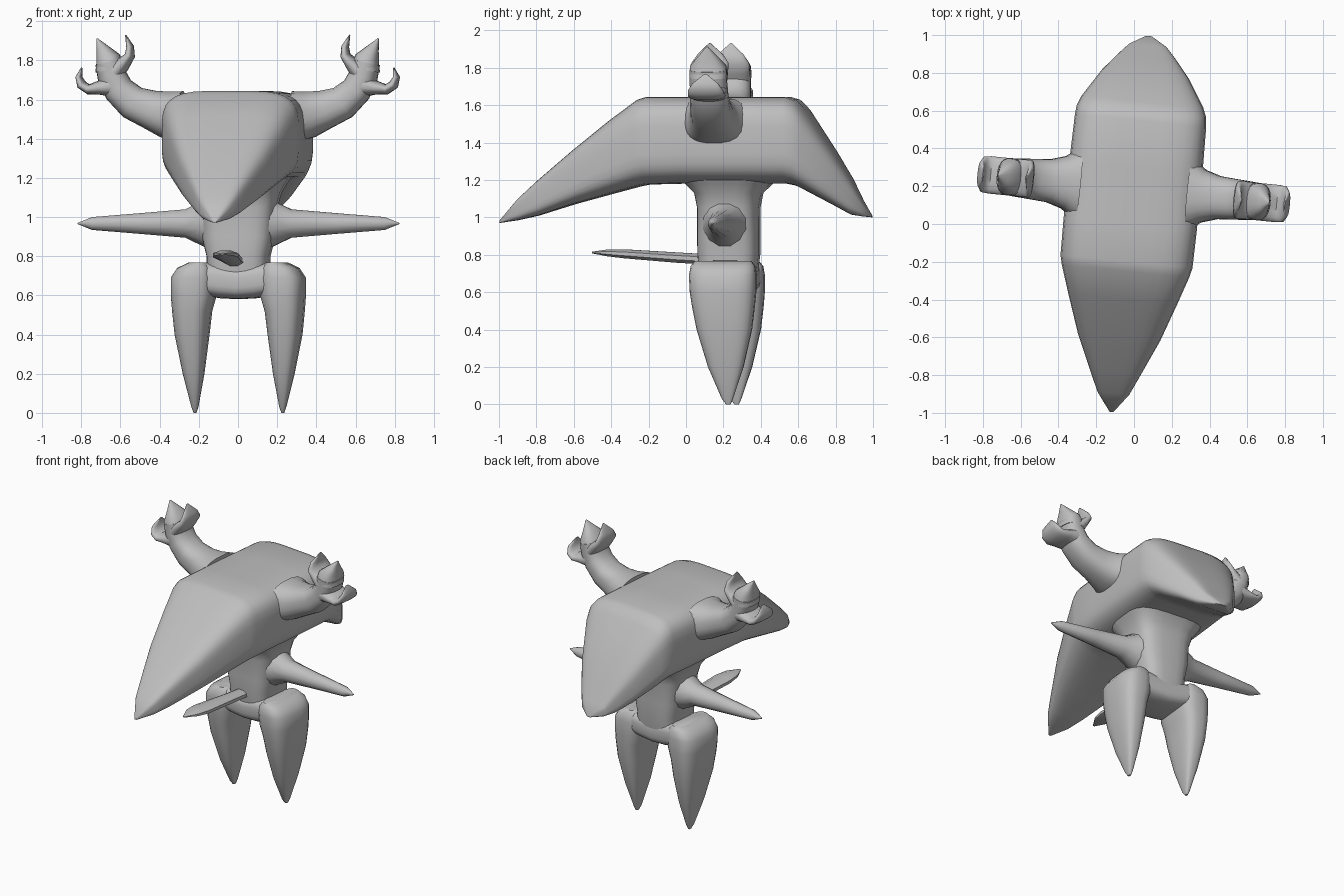
import bpy, bmesh, math
from mathutils import Matrix, Vector

grey = bpy.data.materials.new("plain grey")
grey.diffuse_color = (0.52, 0.52, 0.52, 1)

# the whole figure is turned slightly about the vertical axis
TURN = Matrix.Translation((-0.02, 0, 0)) @ Matrix.Rotation(math.radians(-5.7), 4, 'Z')
X, Y, Z = Vector((1, 0, 0)), Vector((0, 1, 0)), Vector((0, 0, 1))


def loft(name, rings, u, v=None, power=2.0, sides=24, angle=50):
    """Skin superellipse rings (centre, half size on u, half size on v).
    Without v the rings stand across the path."""
    bm = bmesh.new()
    pts = [Vector(r[0]) for r in rings]
    loops = []
    for i, (c, a, b) in enumerate(rings):
        if v is None:
            t = pts[min(i + 1, len(pts) - 1)] - pts[max(i - 1, 0)]
            w = t.cross(u).normalized()
        else:
            w = v
        loop = []
        for k in range(sides):
            an = 2 * math.pi * (k + 0.5) / sides
            cs, sn = math.cos(an), math.sin(an)
            p = pts[i] + u * a * math.copysign(abs(cs) ** (2 / power), cs) \
                + w * b * math.copysign(abs(sn) ** (2 / power), sn)
            loop.append(bm.verts.new(p))
        loops.append(loop)
    for lo, hi in zip(loops, loops[1:]):
        for k in range(sides):
            n = (k + 1) % sides
            bm.faces.new((lo[k], lo[n], hi[n], hi[k]))
    bm.faces.new(loops[0])
    bm.faces.new(loops[-1])
    bmesh.ops.recalc_face_normals(bm, faces=bm.faces)
    me = bpy.data.meshes.new(name)
    bm.to_mesh(me)
    bm.free()
    me.materials.append(grey)
    for p in me.polygons:
        p.use_smooth = True
    me.set_sharp_from_angle(angle=math.radians(angle))
    ob = bpy.data.objects.new(name, me)
    ob.matrix_world = TURN
    bpy.context.collection.objects.link(ob)
    return ob


# head: long wedge drooping at both ends (y, half width, bottom, top)
head = [(-1.0, 0.01, 0.97, 0.985), (-0.9, 0.085, 0.985, 1.10), (-0.79, 0.135, 1.01, 1.20),
        (-0.6, 0.22, 1.07, 1.36), (-0.4, 0.29, 1.125, 1.52), (-0.25, 0.34, 1.165, 1.63),
        (-0.2, 0.352, 1.175, 1.645), (0, 0.355, 1.18, 1.645), (0.3, 0.355, 1.18, 1.645),
        (0.55, 0.35, 1.18, 1.645), (0.6, 0.345, 1.17, 1.63), (0.65, 0.325, 1.145, 1.58),
        (0.8, 0.23, 1.065, 1.355), (0.89, 0.155, 1.015, 1.21), (0.95, 0.10, 1.005, 1.09),
        (1.0, 0.015, 1.0, 1.01)]
loft("head", [((0, y, (b + t) / 2), w, (t - b) / 2) for y, w, b, t in head],
     X, Z, power=4, sides=32)

# torso, flared under the head
torso = [(0.68, 0.16, 0.15), (0.80, 0.16, 0.165), (0.9, 0.185, 0.165), (1.05, 0.195, 0.165),
         (1.13, 0.22, 0.18), (1.18, 0.25, 0.23), (1.24, 0.29, 0.28)]
loft("torso", [((0, 0.23, z), a, b) for z, a, b in torso], X, Y, power=3.5)

# hips bridging the two legs
hips = [(-0.24, 0.62, 0.765), (-0.15, 0.595, 0.77), (-0.09, 0.585, 0.765), (0, 0.58, 0.75),
        (0.09, 0.585, 0.765), (0.15, 0.595, 0.77), (0.24, 0.62, 0.765)]
loft("hips", [((x, 0.225, (b + t) / 2), 0.16, (t - b) / 2) for x, b, t in hips],
     Y, Z, power=3.5)

# flat blade pointing forward from the waist
blade = [(0.12, 0.05, 0.775, 0.03), (-0.05, 0.055, 0.785, 0.03), (-0.33, 0.07, 0.805, 0.026),
         (-0.42, 0.055, 0.81, 0.02), (-0.505, 0.008, 0.812, 0.005)]
loft("front_blade", [((-0.01, y, z), w, h) for y, w, z, h in blade], X, Z, sides=8, angle=35)

for s, side in ((-1, "left"), (1, "right")):
    # leg: tapers to a point at the floor (z, inner x, outer x, centre y, half depth)
    leg = [(0.0, 0.218, 0.232, 0.25, 0.012), (0.03, 0.208, 0.243, 0.245, 0.03),
           (0.2, 0.178, 0.285, 0.237, 0.095), (0.4, 0.152, 0.325, 0.23, 0.148),
           (0.52, 0.138, 0.337, 0.225, 0.167), (0.6, 0.115, 0.343, 0.222, 0.177),
           (0.69, 0.11, 0.343, 0.22, 0.18), (0.74, 0.12, 0.31, 0.22, 0.172),
           (0.768, 0.15, 0.25, 0.22, 0.15)]
    loft(side + "_leg", [((s * (i + o) / 2, y, z), (o - i) / 2, d) for z, i, o, y, d in leg],
         X, Y, power=3)

    # arm: straight spike
    arm = [(0.12, 0.15, 0.14), (0.19, 0.115, 0.11), (0.27, 0.075, 0.08), (0.5, 0.055, 0.055),
           (0.75, 0.034, 0.034), (0.825, 0.003, 0.003)]
    loft(side + "_arm", [((s * x, 0.225, 0.967), d, h) for x, h, d in arm], Y, Z, sides=12)

    # antler stem: curves out and up from the head (x, z, half depth, half thickness)
    def flap(name, path, power=2.5, angle=50):
        loft(side + name, [((s * x, 0.185, z), d, h) for x, z, d, h in path],
             Y, None, power, 20, angle)

    flap("_antler", [(0.30, 1.515, 0.19, 0.13), (0.37, 1.525, 0.14, 0.12),
                     (0.45, 1.55, 0.115, 0.10), (0.54, 1.585, 0.108, 0.088),
                     (0.61, 1.65, 0.103, 0.078), (0.645, 1.72, 0.10, 0.074),
                     (0.66, 1.79, 0.10, 0.07)])
    # upper, inner and outer prongs, thin across and wide in depth
    flap("_upper_prong", [(0.655, 1.75, 0.10, 0.075), (0.665, 1.81, 0.097, 0.062),
                          (0.695, 1.86, 0.05, 0.032), (0.722, 1.912, 0.004, 0.003)])
    flap("_inner_prong", [(0.63, 1.74, 0.10, 0.05), (0.585, 1.785, 0.10, 0.035),
                          (0.553, 1.825, 0.10, 0.024), (0.552, 1.87, 0.07, 0.018),
                          (0.575, 1.93, 0.006, 0.003)])
    flap("_outer_prong", [(0.64, 1.67, 0.10, 0.06), (0.71, 1.66, 0.10, 0.036),
                          (0.765, 1.652, 0.10, 0.026), (0.80, 1.675, 0.096, 0.024),
                          (0.815, 1.715, 0.07, 0.016), (0.80, 1.762, 0.012, 0.004)])
